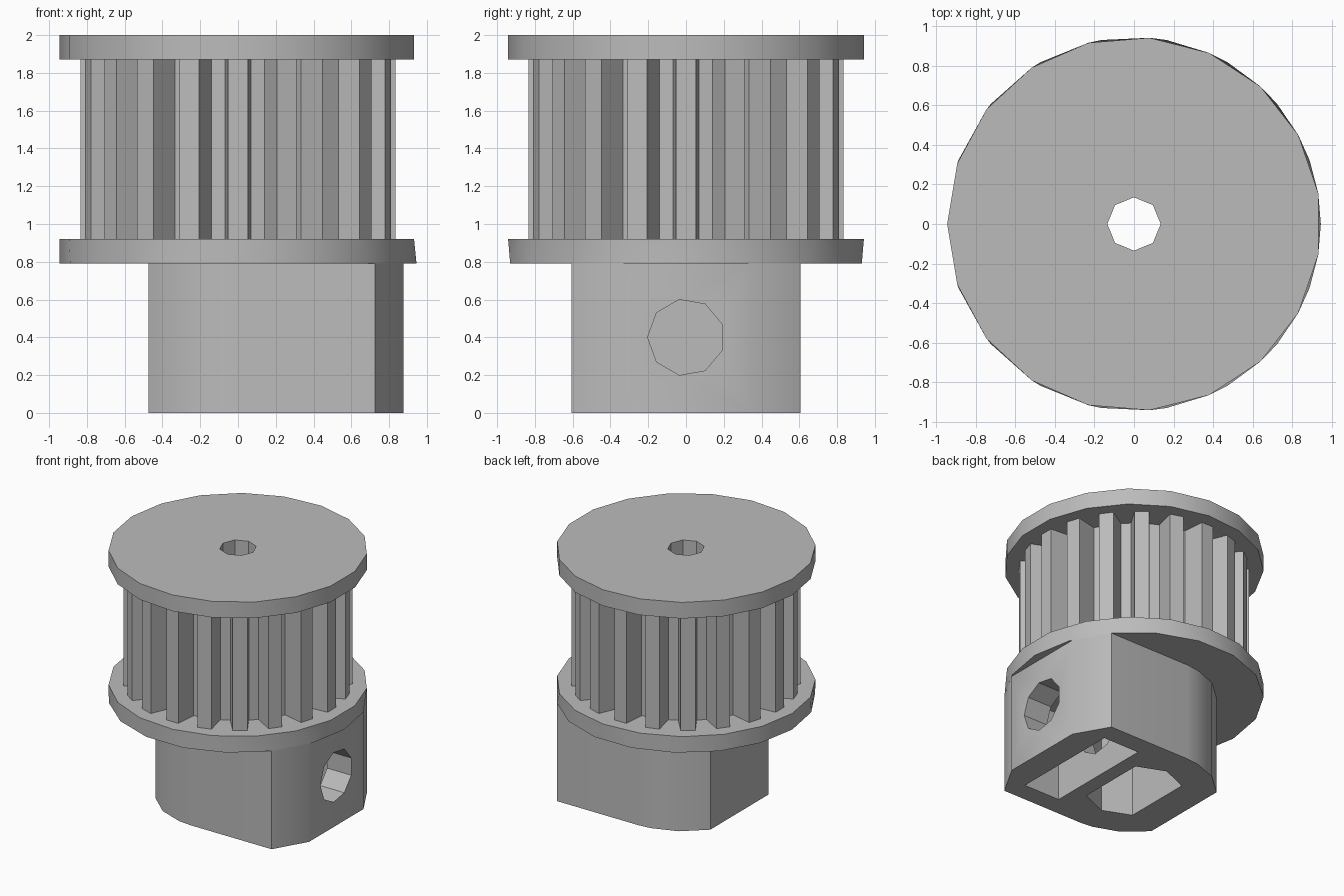
import bpy, bmesh
from math import sin, cos, pi, radians
from mathutils import Matrix

cube = bpy.data.objects.get("Cube")
if cube:
    bpy.data.objects.remove(cube, do_unlink=True)

grey = bpy.data.materials.new("light grey plastic")
grey.use_nodes = True
COLOUR = (0.5, 0.5, 0.5, 1)
grey.diffuse_color = COLOUR
grey.node_tree.nodes["Principled BSDF"].inputs["Base Color"].default_value = COLOUR


def ring(sides, radius, start=0.0):
    return [(radius * cos(start + 2 * pi * i / sides),
             radius * sin(start + 2 * pi * i / sides)) for i in range(sides)]


def make_object(name, bm):
    bmesh.ops.recalc_face_normals(bm, faces=bm.faces)
    mesh = bpy.data.meshes.new(name)
    bm.to_mesh(mesh)
    bm.free()
    mesh.materials.append(grey)
    obj = bpy.data.objects.new(name, mesh)
    bpy.context.collection.objects.link(obj)
    return obj


def prism(name, outline, low, high, turn=None):
    bm = bmesh.new()
    face = bm.faces.new([bm.verts.new((x, y, low)) for x, y in outline])
    top = bmesh.ops.extrude_face_region(bm, geom=[face])["geom"]
    verts = [v for v in top if isinstance(v, bmesh.types.BMVert)]
    bmesh.ops.translate(bm, vec=(0, 0, high - low), verts=verts)
    if turn:
        bm.transform(turn)
    return make_object(name, bm)


def hull(name, lower, upper, low, high):
    bm = bmesh.new()
    for outline, z in ((lower, low), (upper, high)):
        for x, y in outline:
            bm.verts.new((x, y, z))
    bmesh.ops.convex_hull(bm, input=bm.verts)
    bmesh.ops.dissolve_limit(bm, angle_limit=0.001, verts=bm.verts, edges=bm.edges)
    return make_object(name, bm)


# Flanges: nineteen sides, the lower one easing into the eighteen-sided hub arc
R = 0.945
rim = ring(19, R, pi)
upper_flange = prism("upper_flange", rim, 1.87, 2.0)
lower_flange = hull("lower_flange", ring(18, R), rim, 0.79, 0.92)

# Toothed drum: twenty straight teeth
outline = []
for i in range(20):
    a = 2 * pi * i / 20
    for r, w in ((0.66, -0.068), (0.835, -0.053), (0.835, 0.053), (0.66, 0.068)):
        outline.append((r * cos(a) - w * sin(a), r * sin(a) + w * cos(a)))
drum = prism("toothed_drum", outline, 0.92, 1.87)

# Hub: rounded back, straight sides and a clipped arc towards the screw
half = [(0.875, 0.345), (0.724, 0.607), (0, 0.607)]
half += [(0.605 * cos(radians(d)), 0.605 * sin(radians(d))) for d in (100, 120)]
half += [(-0.475, 0.37)]
hub = prism("hub", half + [(x, -y) for x, y in reversed(half)], 0, 0.79)

# Cutters: shaft hole, flat-sided motor bore, nut slot and screw hole
shaft = prism("shaft_cutter", ring(8, 0.135), -0.5, 2.5)
bore_half = [(0.22, 0.28), (0, 0.37), (-0.22, 0.28)]
bore = prism("bore_cutter", bore_half + [(-x, -y) for x, y in bore_half], -0.5, 1.5)
slot = prism("nut_slot_cutter", [(0.34, -0.45), (0.66, -0.45), (0.66, 0.45), (0.34, 0.45)],
             -0.5, 0.72)
along_x = Matrix.Translation((0, 0, 0.4)) @ Matrix(
    ((0, 0, 1, 0), (1, 0, 0, 0), (0, 1, 0, 0), (0, 0, 0, 1)))
screw = prism("screw_cutter", ring(9, 0.203, pi), 0, 1.2, along_x)


def carve(obj, cutters):
    for cutter in cutters:
        mod = obj.modifiers.new(cutter.name, "BOOLEAN")
        mod.operation = "DIFFERENCE"
        mod.solver = "EXACT"
        mod.object = cutter
    bpy.context.view_layer.update()
    graph = bpy.context.evaluated_depsgraph_get()
    mesh = bpy.data.meshes.new_from_object(obj.evaluated_get(graph))
    obj.modifiers.clear()
    obj.data = mesh


carve(upper_flange, [shaft])
for part in (lower_flange, drum):
    carve(part, [bore, shaft])
carve(hub, [bore, slot, screw])
for cutter in (shaft, bore, slot, screw):
    bpy.data.objects.remove(cutter, do_unlink=True)

# Smooth the round rims, keep the teeth and corners crisp
for part in (upper_flange, lower_flange, drum, hub):
    bpy.ops.object.select_all(action="DESELECT")
    part.select_set(True)
    bpy.context.view_layer.objects.active = part
    bpy.ops.object.shade_smooth_by_angle(angle=radians(30))
